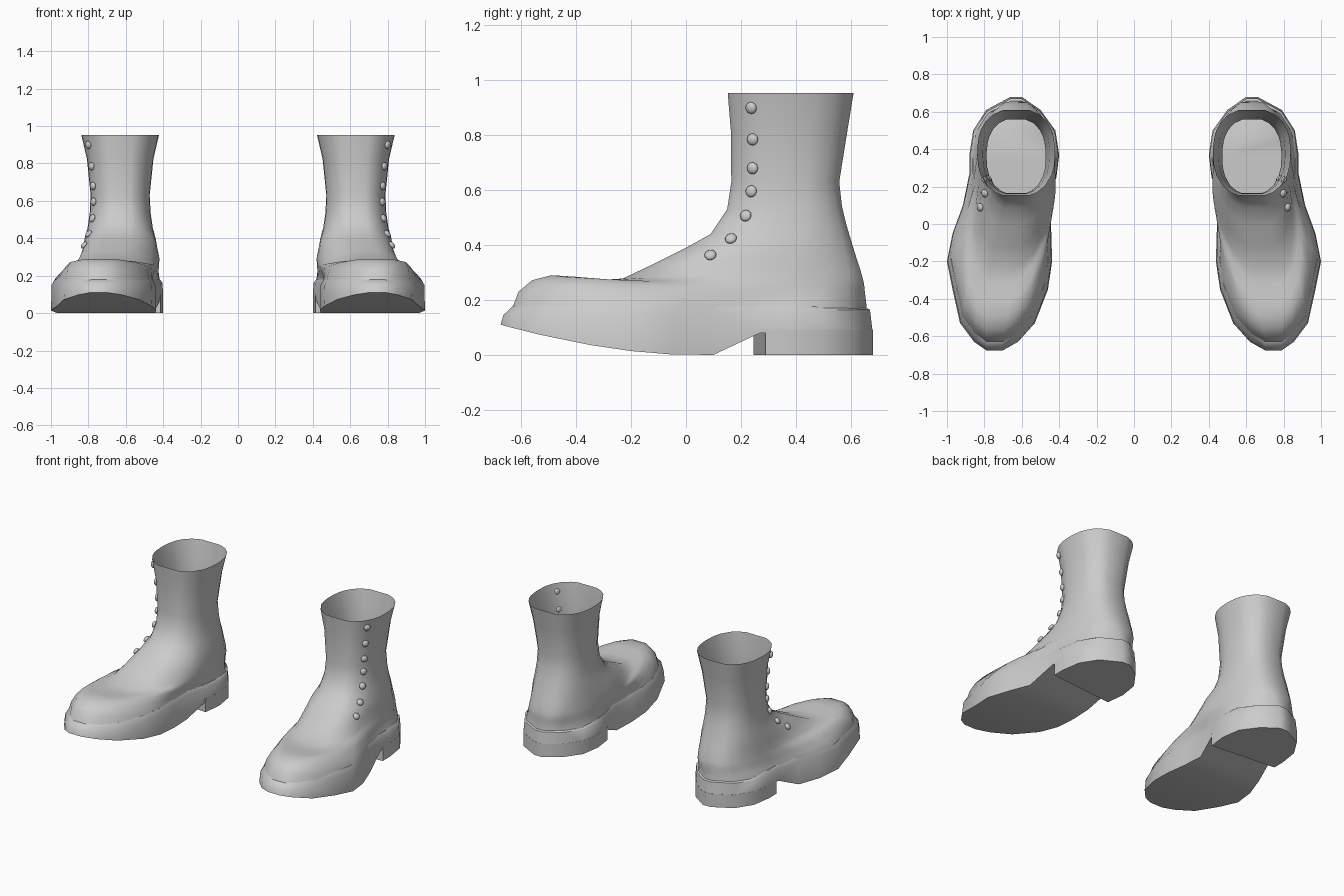
import bpy, bmesh, math
from mathutils import Vector, Matrix
from mathutils.bvhtree import BVHTree

cube = bpy.data.objects.get("Cube")
if cube:
    bpy.data.objects.remove(cube, do_unlink=True)

grey = bpy.data.materials.new("grey_leather")
grey.use_nodes = True
COLOUR = (0.6, 0.6, 0.6, 1)
grey.diffuse_color = COLOUR
grey.node_tree.nodes["Principled BSDF"].inputs["Base Color"].default_value = COLOUR

# Sole outline of the left boot: (y, inner x, outer x) from toe to heel
STATIONS = [(-.675, .70, .79), (-.63, .62, .855), (-.53, .53, .93), (-.35, .46, .97),
            (-.2, .438, 1.0), (-.05, .442, .97), (.1, .45, .915), (.27, .412, .88),
            (.37, .40, .88), (.5, .42, .86), (.61, .50, .79), (.68, .60, .66)]
Y0, Y1 = STATIONS[0][0], STATIONS[-1][0]
COUNT = len(STATIONS)


def lerp(a, b, t):
    return a + (b - a) * t


def loop_points(pairs):
    """Closed ring: inner side toe to heel, then outer side back again."""
    return [p[0] for p in pairs] + [p[1] for p in reversed(pairs)]


def bridge(bm, a, b):
    n = len(a)
    for i in range(n):
        bm.faces.new((a[i], a[(i + 1) % n], b[(i + 1) % n], b[i]))


def add_ring(bm, points):
    return [bm.verts.new(p) for p in points]


def finish(bm, name, angle, recalc=True):
    """Make the object, mirror it for the other boot and shade it."""
    if recalc:
        bmesh.ops.recalc_face_normals(bm, faces=bm.faces)
    mesh = bpy.data.meshes.new(name)
    bm.to_mesh(mesh)
    bm.free()
    mesh.materials.append(grey)
    obj = bpy.data.objects.new(name, mesh)
    bpy.context.collection.objects.link(obj)
    mirror = obj.modifiers.new("other_boot", 'MIRROR')
    mirror.use_mirror_merge = False
    bpy.ops.object.select_all(action='DESELECT')
    obj.select_set(True)
    bpy.context.view_layer.objects.active = obj
    bpy.ops.object.shade_smooth_by_angle(angle=math.radians(angle))
    return obj


# Upper: rings fanning from the horizontal shaft top to the sole line
# (front y, front z, back y, back z, half width, blend to outline, outline scale, side sag)
RINGS = [(.152, .953, .61, .953, .208, 0, 1, 0), (.163, .82, .59, .83, .178, 0, 1, 0),
         (.165, .63, .558, .63, .158, 0, 1, 0), (.15, .53, .568, .54, .163, 0, 1, 0),
         (.09, .44, .585, .47, .175, 0, 1, 0), (0, .39, .603, .41, .19, 0, 1, 0),
         (-.12, .33, .62, .355, .2, 0, 1, 0), (-.23, .278, .635, .31, .21, 0, 1, 0),
         (-.32, .272, .643, .28, .215, .1, .9, .01), (-.41, .285, .648, .26, .22, .2, .9, .02),
         (-.49, .29, .65, .24, .225, .4, .88, .035), (-.56, .272, .653, .215, .235, .7, .9, .045),
         (-.61, .23, .656, .19, .25, 1, .93, .04), (-.64, .15, .66, .15, .25, 1, .96, 0)]


def upper_ring(yf, zf, yb, zb, half, blend, scale, sag):
    pairs = []
    for ys, xin, xout in STATIONS:
        u = (ys - Y0) / (Y1 - Y0)
        y = lerp(yf, yb, u)
        z = lerp(zf, zb, u) - sag * math.sin(math.pi * u)
        centre = .63 + .1 * min(1, max(0, (.15 - y) / .55))
        w = half * (1 - abs((2 * u - 1) * .97) ** 2.4) ** (1 / 2.4)
        mid, span = (xin + xout) / 2, (xout - xin) / 2 * scale
        pairs.append([(lerp(centre + s * w, mid + s * span, blend), y, z) for s in (-1, 1)])
    return loop_points(pairs)


bm = bmesh.new()
rings = [add_ring(bm, upper_ring(*r)) for r in RINGS]
for a, b in zip(rings, rings[1:]):
    bridge(bm, a, b)
bmesh.ops.recalc_face_normals(bm, faces=bm.faces)
surface = BVHTree.FromBMesh(bm)
finish(bm, "boot_uppers", 60, recalc=False)


# Sole: curved up at the toe and arched in front of the heel
def sole_height(y):
    if y < 0:
        return .11 * (y / Y0) ** 1.7
    return .08 * min(1, max(0, (y - .1) / .17))


def scaled_outline(k, height):
    pairs = []
    for y, xin, xout in STATIONS:
        mid, span = (xin + xout) / 2, (xout - xin) / 2 * k
        yy = y * k
        pairs.append([(mid + s * span, yy, height(y)) for s in (-1, 1)])
    return loop_points(pairs)


bm = bmesh.new()
bottom = add_ring(bm, scaled_outline(1, sole_height))
top = add_ring(bm, scaled_outline(.985, lambda y: .155 + .01 * y / Y1))
welt = add_ring(bm, scaled_outline(.93, lambda y: .18))
bridge(bm, bottom, top)
bridge(bm, top, welt)
for ring in (bottom, welt):
    for i in range(COUNT - 1):
        bm.faces.new((ring[i], ring[i + 1], ring[-2 - i], ring[-1 - i]))
finish(bm, "boot_soles", 45)

# Heel block with a slanted front face
heel = [[(xin, y, 0), (xout, y, 0)] for y, xin, xout in STATIONS if y > .2]
heel[0] = [(.415, .245, 0), (.88, .29, 0)]
bm = bmesh.new()
low = add_ring(bm, loop_points(heel))
high = add_ring(bm, [(x, y, .09) for x, y, z in loop_points(heel)])
bridge(bm, low, high)
bm.faces.new(low)
bm.faces.new(high)
finish(bm, "boot_heels", 45)

# Buttons down the outer side, resting on the leather
bm = bmesh.new()
for y, z in [(.24, .90), (.245, .785), (.245, .68), (.24, .595), (.22, .505), (.165, .42), (.09, .36)]:
    hit, normal, _, _ = surface.ray_cast(Vector((2, y, z)), Vector((-1, 0, 0)))
    if hit is None:
        continue
    if normal.x < 0:
        normal = -normal
    turn = normal.to_track_quat('Z', 'Y').to_matrix().to_4x4()
    place = Matrix.Translation(hit + normal * .006) @ turn @ Matrix.Diagonal((.022, .022, .013, 1))
    bmesh.ops.create_uvsphere(bm, u_segments=12, v_segments=8, radius=1, matrix=place)
finish(bm, "boot_buttons", 60)
